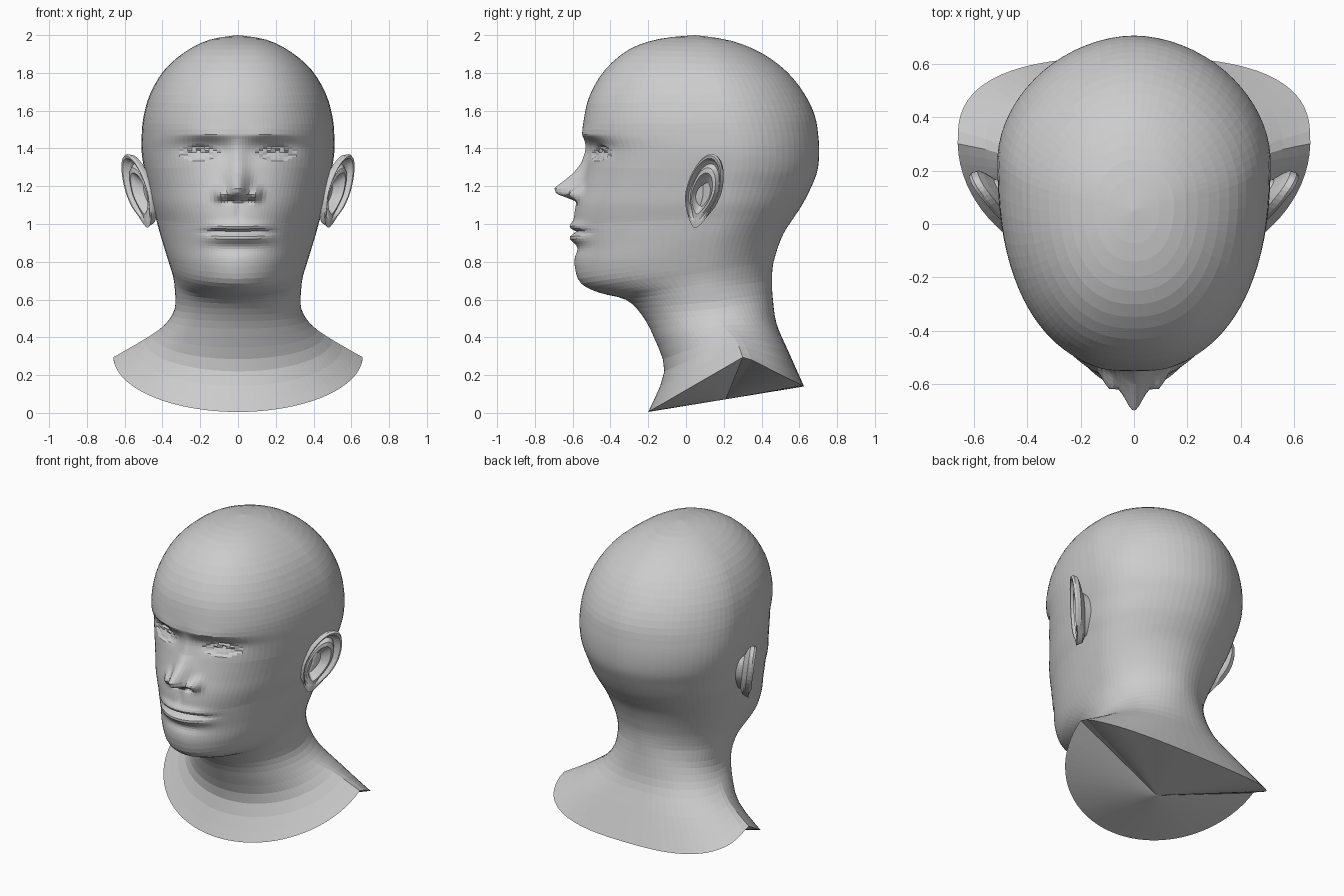
import bpy, bmesh
from math import sin, cos, pi, exp
from mathutils import Vector

if "Cube" in bpy.data.objects:
    bpy.data.objects.remove(bpy.data.objects["Cube"])

# Matching outlines, crown to base: front centre line, back centre line (y, z), side line (x, y, z)
FRONT = [(.05, 2.0), (-.14, 1.98), (-.30, 1.925), (-.43, 1.815), (-.51, 1.68), (-.54, 1.56),
         (-.547, 1.475), (-.525, 1.40), (-.53, 1.30), (-.555, 1.20), (-.585, 1.10), (-.597, 1.0),
         (-.588, .88), (-.588, .77), (-.555, .685), (-.455, .635), (-.32, .60), (-.235, .52),
         (-.17, .40), (-.115, .22), (-.20, .005)]
BACK = [(.05, 2.0), (.24, 1.97), (.40, 1.905), (.53, 1.81), (.62, 1.70), (.68, 1.58),
        (.70, 1.47), (.705, 1.37), (.695, 1.28), (.665, 1.20), (.62, 1.11), (.575, 1.04),
        (.525, .965), (.495, .90), (.475, .84), (.46, .78), (.455, .70), (.46, .60),
        (.48, .47), (.54, .33), (.625, .14)]
SIDE = [(0, .05, 2.0), (.15, .08, 1.975), (.28, .10, 1.91), (.39, .13, 1.815), (.465, .17, 1.69),
        (.50, .20, 1.57), (.51, .23, 1.47), (.51, .24, 1.38), (.497, .24, 1.29), (.478, .22, 1.20),
        (.46, .20, 1.11), (.435, .18, 1.03), (.41, .15, .94), (.385, .13, .86), (.36, .12, .78),
        (.345, .12, .73), (.335, .12, .66), (.335, .15, .55), (.39, .20, .465), (.50, .27, .39),
        (.66, .31, .30)]
# Nose ridge: z, height above face, half width
NOSE = [(1.08, 0, .08), (1.118, .0, .075), (1.135, .045, .07), (1.16, .12, .06), (1.19, .14, .055),
        (1.23, .098, .055), (1.27, .06, .055), (1.32, .03, .05), (1.38, .015, .045), (1.45, 0, .05)]


def spline(keys, u):
    """Catmull-Rom through the keys."""
    i = min(int(u), len(keys) - 2)
    t = u - i
    a, b, c, d = (Vector(keys[max(0, min(len(keys) - 1, k))]) for k in range(i - 1, i + 3))
    return b + (c - a) * t / 2 + (a * 2 - b * 5 + c * 4 - d) * t * t / 2 + (b * 3 - a - c * 3 + d) * t ** 3 / 2


def table(rows, z):
    """Linear lookup, first column is the key."""
    if z <= rows[0][0] or z >= rows[-1][0]:
        return 0, .05
    for a, b in zip(rows, rows[1:]):
        if z <= b[0]:
            t = (z - a[0]) / (b[0] - a[0])
            return a[1] + (b[1] - a[1]) * t, a[2] + (b[2] - a[2]) * t


def bump(x, z, cx, cz, sx, sz, h):
    return h * exp(-((x - cx) / sx) ** 2 - ((z - cz) / sz) ** 2)


def face_relief(x, z):
    """Forward push of the facial features at (x, z)."""
    h, w = table(NOSE, z)
    d = h * exp(-(x / w) ** 2)
    d += bump(x, z, .095, 1.16, .03, .035, .05)        # nostril wing
    d -= bump(x, z, .055, 1.125, .022, .014, .03)      # nostril
    d += bump(x, z, .15, 1.475, .12, .025, .012)       # brow
    d -= bump(x, z, .19, 1.39, .12, .06, .05)          # eye socket
    d += bump(x, z, .205, 1.365, .09, .045, .025)      # eyelids
    lid = .033 * (1 - ((x - .205) / .10) ** 2)
    if lid > 0:
        if abs(z - 1.365) < lid * .8:                  # eye opening
            d -= .014
        d -= .012 * exp(-((z - 1.372 - lid * 1.15) / .008) ** 2)
    mouth = exp(-(x / .165) ** 4)
    d += mouth * .020 * exp(-((z - .988) / .024) ** 2)
    d += mouth * .026 * exp(-((z - .925) / .024) ** 2)
    d -= mouth * .026 * exp(-((z - .958) / .010) ** 2)
    d -= bump(x, z, 0, .868, .14, .03, .014)           # hollow above chin
    d -= bump(x, z, 0, 1.06, .02, .05, .008)           # groove under nose
    return d


def new_object(name, bm):
    mesh = bpy.data.meshes.new(name)
    bm.to_mesh(mesh)
    bm.free()
    ob = bpy.data.objects.new(name, mesh)
    bpy.context.collection.objects.link(ob)
    mod = ob.modifiers.new("mirror", 'MIRROR')
    mod.merge_threshold = .0005
    return ob


def bridge(bm, rows, closed=False):
    for a, b in zip(rows, rows[1:]):
        n = len(a)
        for j in range(n if closed else n - 1):
            k = (j + 1) % n
            bm.faces.new((a[j], b[j], b[k], a[k]))


# Head, neck and shoulders: half rings through the three outlines, mirrored
COLS = 48
bm = bmesh.new()
levels = []
for k in range(len(FRONT) - 1):
    steps = 9 if 6 <= k <= 12 else 3
    levels += [k + s / steps for s in range(steps)]
levels.append(len(FRONT) - 1)
rows = []
for u in levels:
    f, b, s = spline(FRONT, u), spline(BACK, u), spline(SIDE, u)
    low = max(0, u - 16) / 4
    p_front = 2.3 if u < 8 else max(2.0, 2.3 - .1 * (u - 8))
    p_back = 1.88 + .8 * low
    row = []
    for j in range(COLS + 1):
        a = pi * (j / COLS) ** 1.5
        end, p = (f, p_front) if a < pi / 2 else (b, p_back)
        c = abs(cos(a)) ** (2 / p)
        x = s.x * max(0, sin(a)) ** (2 / p) if 0 < j < COLS else 0
        y = s.y + (end.x - s.y) * c
        z = s.z + (end.y - s.z) * c
        if a < pi / 2 and 5 < u < 14:
            y -= face_relief(x, z)
        row.append(bm.verts.new((x, y, z)))
    rows.append(row)
bridge(bm, rows)
# Underside closes to the centre line
mid = bm.verts.new((0, .21, .072))
for a, b in zip(rows[-1], rows[-1][1:]):
    bm.faces.new((b, a, mid))
bmesh.ops.remove_doubles(bm, verts=bm.verts, dist=.0004)
new_object("head", bm)

# Ear: concentric loops from hollow to rim, then round the back into the head (radius, height)
EAR = [(.06, -.045), (.32, -.045), (.46, -.02), (.56, .0), (.68, -.004), (.77, -.024), (.84, -.012),
       (.90, .010), (.96, .012), (1.0, .0), (.98, -.022), (.86, -.034), (.62, -.05), (.50, -.11)]
bm = bmesh.new()
loops = []
for r, h in EAR:
    loop = []
    for j in range(40):
        a = 2 * pi * j / 40
        v = sin(a)
        lobe = max(0, min(1, (-v * r - .45) / .3))
        half = .092 - .038 * max(0, -v) ** 1.5
        off = 1 - r
        y = .092 + half * r * cos(a) - .02 * off + .22 * (.195 * v * r)
        z = 1.175 + .195 * v * r - .03 * off
        if h > -.03:
            h2 = h * (1 - lobe)
        else:
            h2 = h
        x = .478 + .60 * y + .14 * (z - 1.18) + h2 - .01 * max(0, -cos(a))
        loop.append(bm.verts.new((x, y - .4 * h2, z)))
    loops.append(loop)
bridge(bm, loops, True)
bm.faces.new(loops[0])
bm.faces.new(loops[-1])
bmesh.ops.recalc_face_normals(bm, faces=bm.faces)
new_object("ears", bm)
